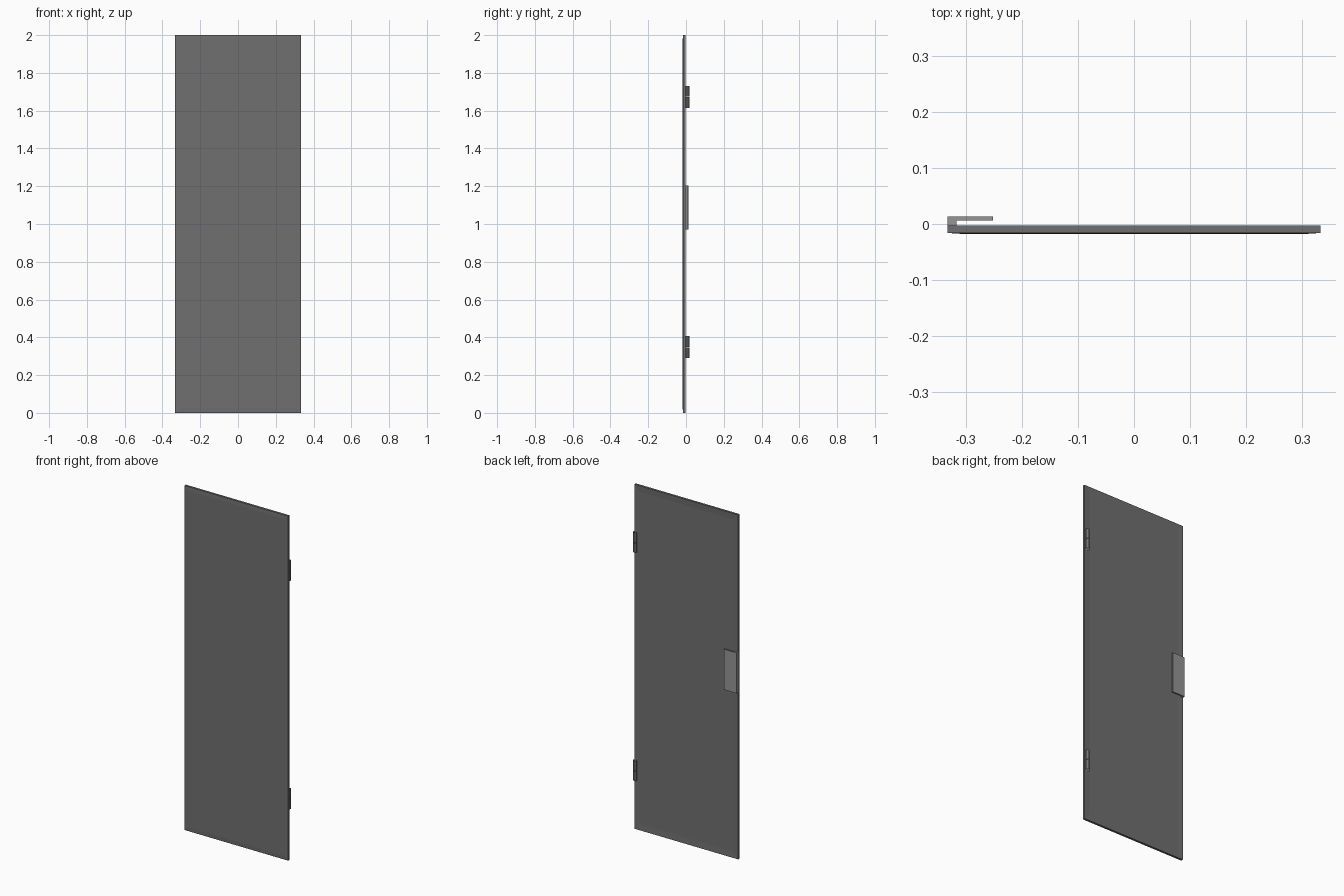
import bpy
import bmesh
from mathutils import Matrix, Vector

cube = bpy.data.objects.get("Cube")
if cube:
    bpy.data.objects.remove(cube, do_unlink=True)


def material(name, grey):
    mat = bpy.data.materials.new(name)
    mat.use_nodes = True
    colour = (grey, grey, grey, 1)
    mat.diffuse_color = colour
    mat.node_tree.nodes["Principled BSDF"].inputs["Base Color"].default_value = colour
    return mat


DARK = material("dark_grey_steel", 0.16)
LIGHT = material("light_grey_steel", 0.3)


def finish(name, bm, mat):
    mesh = bpy.data.meshes.new(name)
    bm.to_mesh(mesh)
    bm.free()
    mesh.materials.append(mat)
    obj = bpy.data.objects.new(name, mesh)
    bpy.context.collection.objects.link(obj)
    return obj


def box(low, high):
    low, high = Vector(low), Vector(high)
    bm = bmesh.new()
    bmesh.ops.create_cube(bm, size=1, matrix=Matrix.Translation((low + high) / 2)
                          @ Matrix.Diagonal((*(high - low), 1)))
    return bm


def panel(bm, side, inset, depth):
    """Inset the face pointing along side * y and push it out or in."""
    bm.normal_update()
    face = max(bm.faces, key=lambda f: f.normal.y * side)
    bmesh.ops.inset_region(bm, faces=[face], thickness=inset)
    bmesh.ops.translate(bm, verts=face.verts, vec=(0, side * depth, 0))


# Door leaf: shallow raised front panel, shallow recessed back panel
leaf = box((-0.333, -0.016, 0), (0.333, -0.003, 2))
panel(leaf, -1, 0.032, 0.0015)
panel(leaf, 1, 0.05, -0.002)
finish("door_leaf", leaf, DARK)

# Handle: L-shaped profile extruded upwards
bm = bmesh.new()
profile = [(-0.333, -0.003), (-0.317, -0.003), (-0.317, 0.006),
           (-0.252, 0.006), (-0.252, 0.013), (-0.333, 0.013)]
base = bm.faces.new([bm.verts.new((x, y, 0.97)) for x, y in profile])
top = bmesh.ops.extrude_face_region(bm, geom=[base])["geom"]
bmesh.ops.translate(bm, vec=(0, 0, 0.235),
                    verts=[v for v in top if isinstance(v, bmesh.types.BMVert)])
bmesh.ops.recalc_face_normals(bm, faces=bm.faces)
finish("handle", bm, LIGHT)

# Hinges: two open knuckles stacked with a fine gap
for place, bottom in (("lower", 0.29), ("upper", 1.615)):
    for part, offset in (("bottom", 0), ("top", 0.059)):
        bm = bmesh.new()
        bmesh.ops.create_cone(bm, cap_ends=False, segments=10, radius1=0.0113,
                              radius2=0.0113, depth=0.057,
                              matrix=Matrix.Translation((0.321, 0.008, bottom + offset + 0.0285)))
        finish(f"{place}_hinge_{part}_knuckle", bm, LIGHT)
